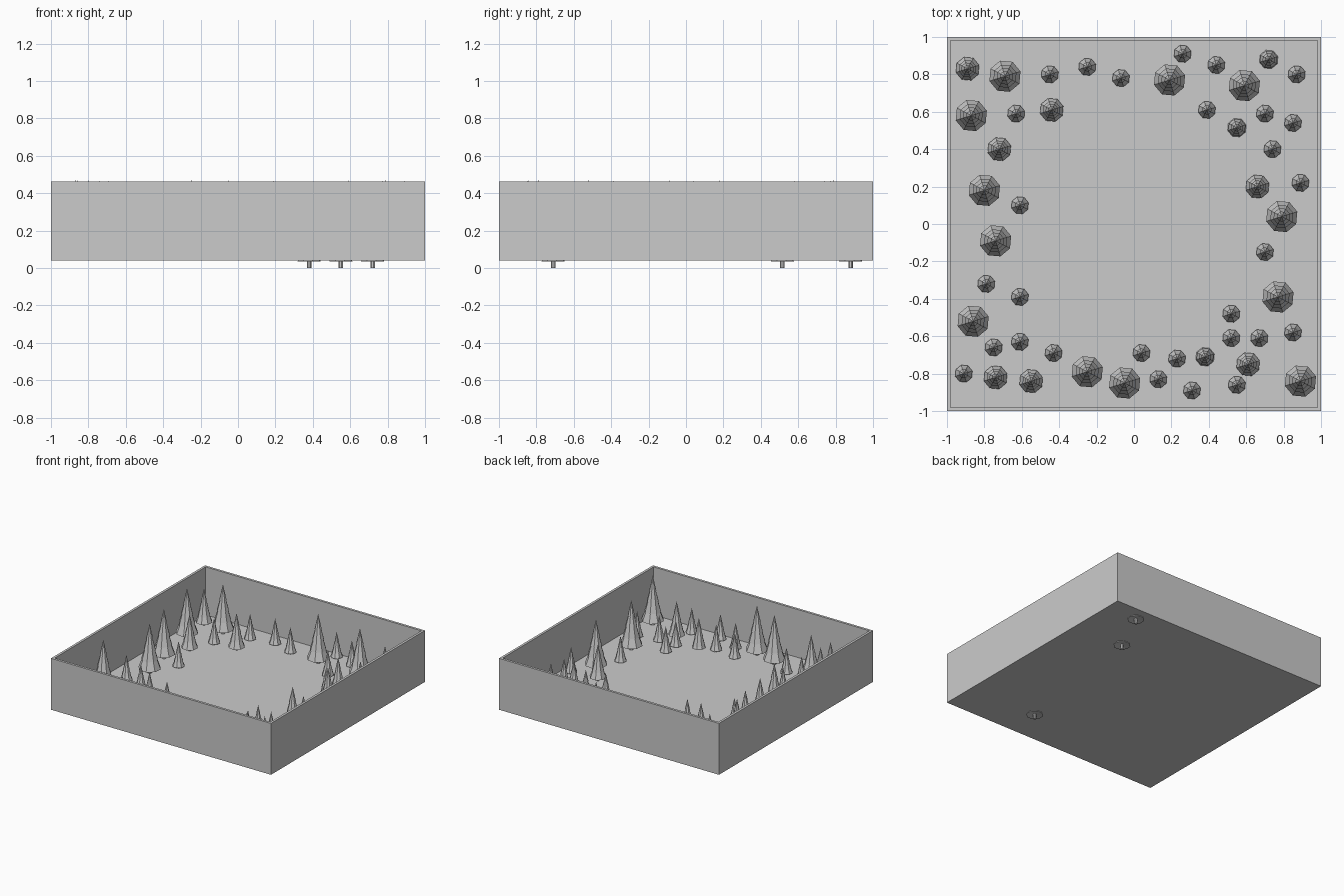
import bpy, bmesh, math

if "Cube" in bpy.data.objects:
    bpy.data.objects.remove(bpy.data.objects["Cube"])

Z0, Z1, WALL = 0.04, 0.462, 0.028   # tray bottom, rim, wall thickness
FLOOR = Z0 + WALL
SIDES = 8

# open square tray: block with an inset top pushed down
bm = bmesh.new()
bmesh.ops.create_cube(bm, size=1)
for v in bm.verts:
    v.co = (v.co.x * 2, v.co.y * 2, Z0 if v.co.z < 0 else Z1)
bm.normal_update()
top = max(bm.faces, key=lambda f: f.calc_center_median().z)
bmesh.ops.inset_region(bm, faces=[top], thickness=WALL)
ext = bmesh.ops.extrude_discrete_faces(bm, faces=[top])
for v in ext['faces'][0].verts:
    v.co.z = FLOOR
bmesh.ops.recalc_face_normals(bm, faces=bm.faces)
me = bpy.data.meshes.new("tray")
bm.to_mesh(me)
bm.free()
bpy.context.collection.objects.link(bpy.data.objects.new("tray", me))

# conifer profile (radius, height): trunk, then four flared tiers
PROFILE = [(0.2, 0), (0.2, 0.62), (1.0, 0.52), (0.66, 1.4), (0.74, 1.36),
           (0.46, 2.35), (0.53, 2.31), (0.27, 3.3), (0.32, 3.27)]
TIP = 4.7


def tree_mesh():
    bm = bmesh.new()
    rings = []
    for r, z in PROFILE:
        ring = []
        for i in range(SIDES):
            a = math.tau * i / SIDES + 0.3
            ring.append(bm.verts.new((r * math.cos(a), r * math.sin(a), z)))
        rings.append(ring)
    for lo, hi in zip(rings, rings[1:]):
        for i in range(SIDES):
            j = (i + 1) % SIDES
            bm.faces.new((lo[i], lo[j], hi[j], hi[i]))
    tip = bm.verts.new((0, 0, TIP))
    for i in range(SIDES):
        bm.faces.new((rings[-1][i], rings[-1][(i + 1) % SIDES], tip))
    bm.faces.new(rings[0][::-1])
    bmesh.ops.recalc_face_normals(bm, faces=bm.faces)
    me = bpy.data.meshes.new("tree")
    bm.to_mesh(me)
    bm.free()
    return me


TREE = tree_mesh()


def plant(name, size, base, spots):
    for x, y in spots:
        ob = bpy.data.objects.new(name, TREE)
        ob.location = (x, y, base)
        ob.scale = (size, size, size)
        bpy.context.collection.objects.link(ob)


# tall trees
plant("tall_tree", 0.087, 0.061, [
    (-.87, .58), (-.80, .18), (-.74, -.09), (-.69, .79), (-.86, -.52), (-.25, -.79),
    (-.05, -.85), (.19, .77), (.59, .74), (.79, .04), (.77, -.39), (.89, -.84)])

# medium trees
plant("medium_tree", 0.065, 0.061, [
    (.61, -.75), (.66, .20), (-.72, .40), (-.44, .61), (-.89, .83), (-.74, -.82), (-.55, -.84)])

# medium trees whose trunks poke through the tray bottom
plant("sunken_tree", 0.065, 0.0, [(.38, -.71), (.55, .515), (.72, .88)])

# small trees
plant("small_tree", 0.048, 0.061, [
    (-.45, .80), (-.63, .59), (-.25, .84), (-.07, .78), (.26, .91), (.44, .85), (.87, .80),
    (.39, .61), (.70, .59), (.85, .54), (.74, .40), (.89, .22), (.70, -.15), (.52, -.48),
    (.52, -.61), (.67, -.61), (.85, -.58), (.55, -.86), (.31, -.89), (.23, -.72), (.13, -.83),
    (.04, -.69), (-.43, -.69), (-.61, -.63), (-.75, -.66), (-.91, -.80), (-.61, -.39),
    (-.79, -.32), (-.61, .10)])
